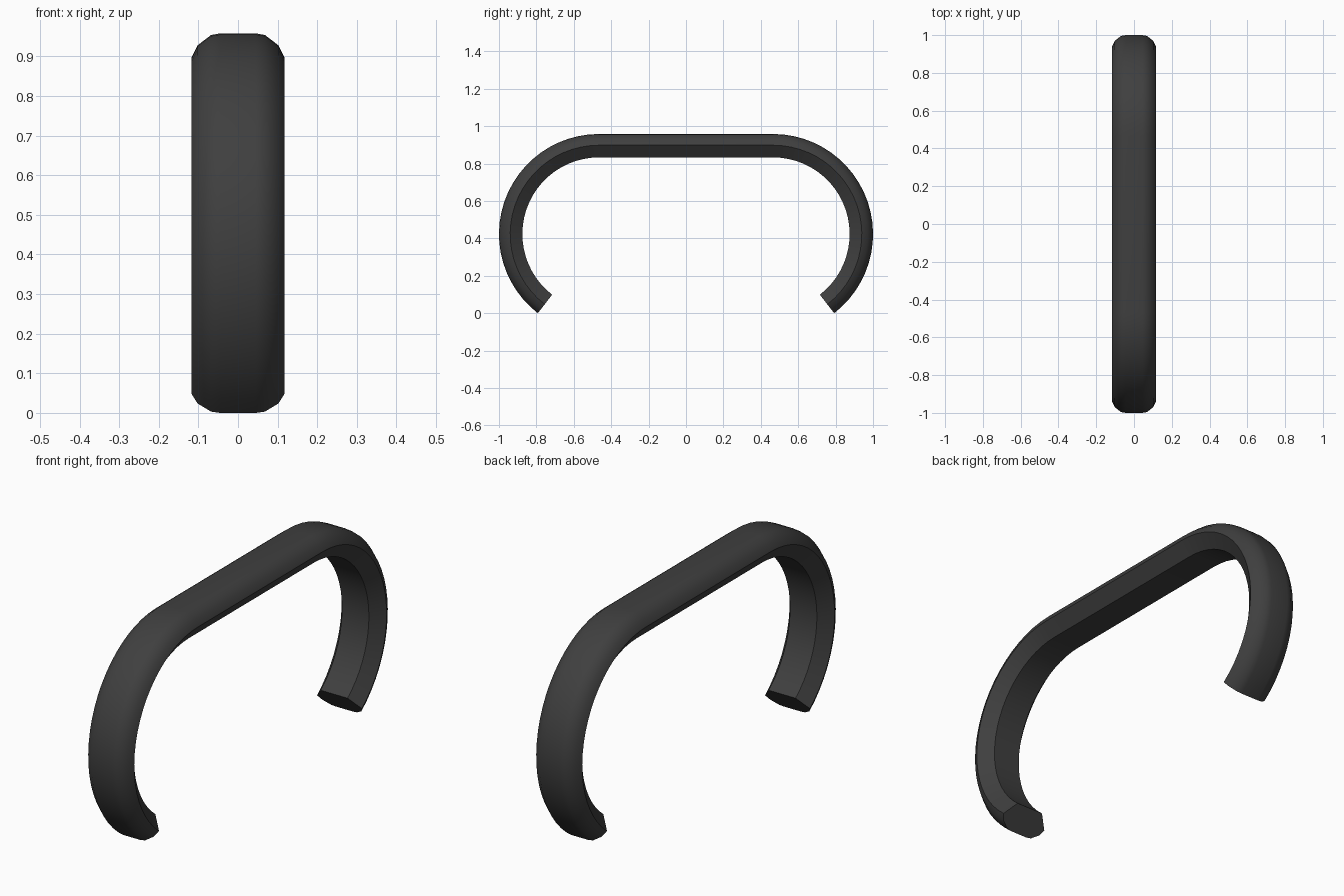
import bpy, bmesh
from math import sin, cos, radians

if "Cube" in bpy.data.objects:
    bpy.data.objects.remove(bpy.data.objects["Cube"])

# Path: straight grip with a large arc at each end (y, z plane)
CY, CZ, R_OUT, R_IN = 0.465, 0.423, 0.535, 0.41
END, STEPS = -52.3, 24

# Half cross-section: (x, radius from arc centre), outer side to inner side
half = [(0.045, R_OUT), (0.068, R_OUT - 0.004), (0.102, R_OUT - 0.03),
        (0.117, R_OUT - 0.06), (0.07, R_IN)]
profile = half + [(-x, r) for x, r in reversed(half)]

# Stations: arc centre side and angle
arc = [END + (90 - END) * i / STEPS for i in range(STEPS + 1)]
stations = [(1, a) for a in arc] + [(-1, a) for a in reversed(arc)]

# Sweep the section along the path
bm = bmesh.new()
rings = []
for side, a in stations:
    c, s = cos(radians(a)), sin(radians(a))
    rings.append([bm.verts.new((x, side * (CY + r * c), CZ + r * s)) for x, r in profile])
n = len(profile)
for A, B in zip(rings, rings[1:]):
    for i in range(n):
        j = (i + 1) % n
        bm.faces.new((A[i], A[j], B[j], B[i]))

# End caps
bm.faces.new(rings[0])
bm.faces.new(rings[-1])
bmesh.ops.recalc_face_normals(bm, faces=bm.faces)
low = min(v.co.z for v in bm.verts)
bmesh.ops.translate(bm, verts=bm.verts, vec=(0, 0, -low))

mesh = bpy.data.meshes.new("handle")
bm.to_mesh(mesh)
bm.free()
handle = bpy.data.objects.new("handle", mesh)
bpy.context.collection.objects.link(handle)

# Dark grey finish
mat = bpy.data.materials.new("dark_grey")
mat.diffuse_color = (0.05, 0.05, 0.05, 1)
mat.use_nodes = True
mat.node_tree.nodes["Principled BSDF"].inputs["Base Color"].default_value = mat.diffuse_color
mesh.materials.append(mat)

bpy.context.view_layer.objects.active = handle
handle.select_set(True)
bpy.ops.object.shade_smooth_by_angle(angle=radians(35))
